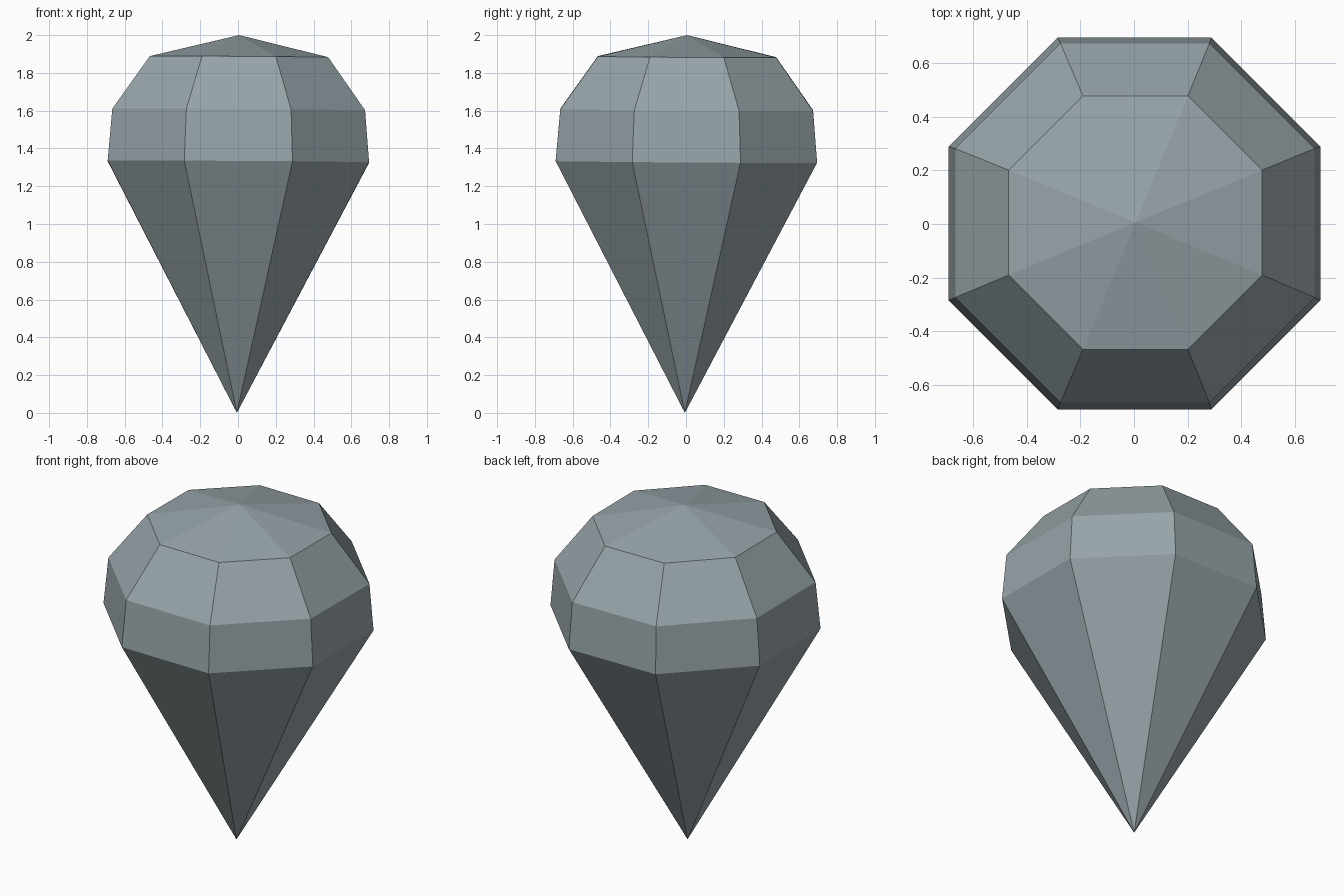
import bpy
import bmesh
from math import pi, cos, sin
from mathutils import Matrix

SIDES = 8

cube = bpy.data.objects.get("Cube")
if cube:
    bpy.data.objects.remove(cube, do_unlink=True)

# Slate grey stone
stone = bpy.data.materials.new("slate_grey")
stone.use_nodes = True
colour = (0.31, 0.37, 0.395, 1)
stone.diffuse_color = colour
stone.node_tree.nodes["Principled BSDF"].inputs["Base Color"].default_value = colour

bm = bmesh.new()


def ring(apothem, z):
    """Octagon with flat sides facing the axes."""
    r = apothem / cos(pi / SIDES)
    angles = [(i + 0.5) * 2 * pi / SIDES for i in range(SIDES)]
    return [bm.verts.new((r * cos(a), r * sin(a), z)) for a in angles]


# Pointed base, girdle, shoulder, crown edge and shallow peak
bottom = bm.verts.new((0, 0, 0))
rings = [ring(0.692, 1.33), ring(0.669, 1.605), ring(0.472, 1.885)]
peak = bm.verts.new((0, 0, 2))

for i in range(SIDES):
    j = (i + 1) % SIDES
    bm.faces.new((bottom, rings[0][j], rings[0][i]))
    for low, high in zip(rings, rings[1:]):
        bm.faces.new((low[i], low[j], high[j], high[i]))
    bm.faces.new((rings[-1][i], rings[-1][j], peak))

# The stone leans very slightly about its middle
tilt = Matrix.Rotation(0.006, 3, "Y") @ Matrix.Rotation(-0.006, 3, "X")
bmesh.ops.rotate(bm, verts=bm.verts, cent=(0, 0, 1), matrix=tilt)
bmesh.ops.recalc_face_normals(bm, faces=bm.faces)

mesh = bpy.data.meshes.new("faceted_gem")
bm.to_mesh(mesh)
bm.free()
mesh.materials.append(stone)
gem = bpy.data.objects.new("faceted_gem", mesh)
bpy.context.collection.objects.link(gem)
